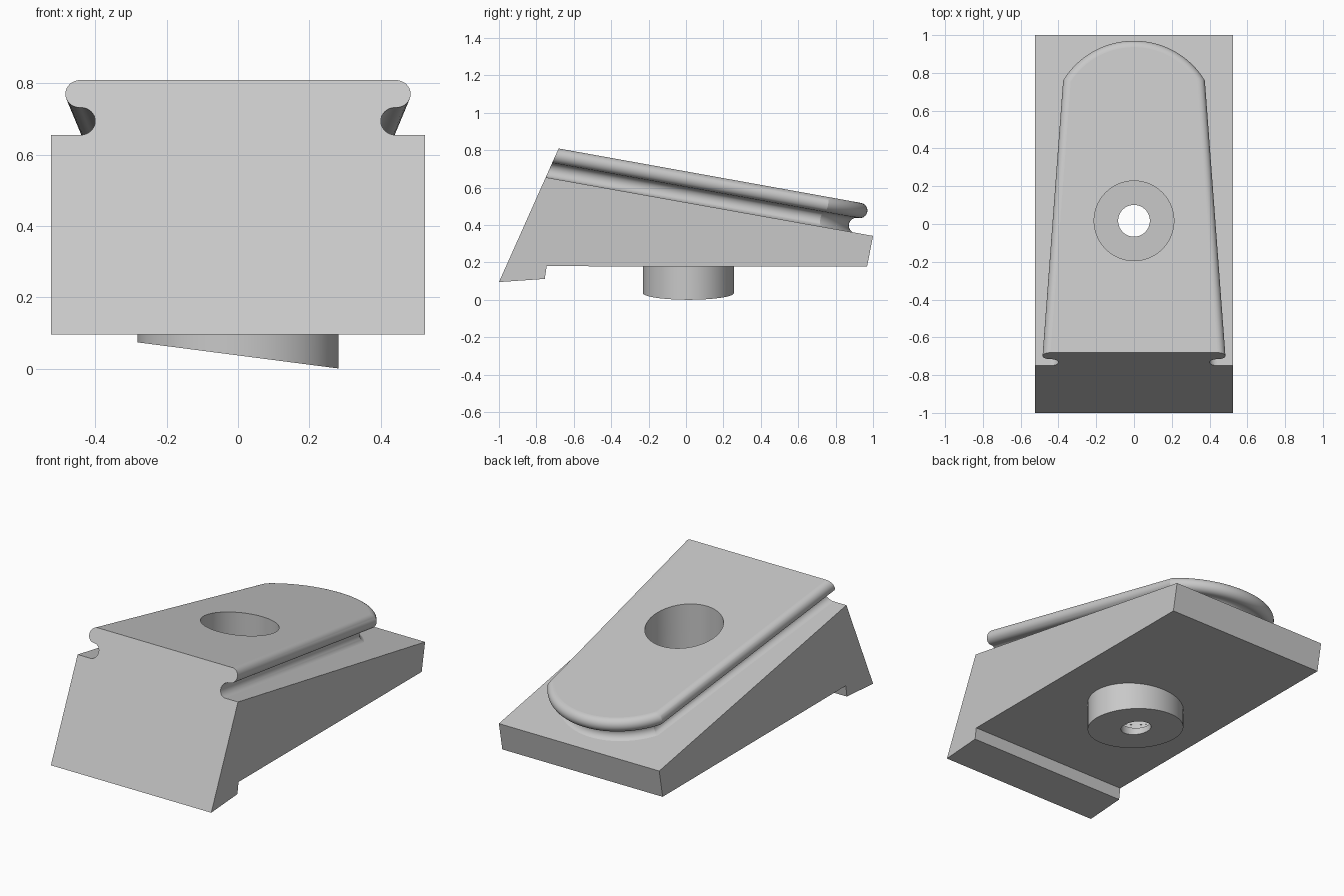
import bpy
import bmesh
from math import sin, cos, pi, atan, acos, hypot, radians
from mathutils import Matrix, Vector

cube = bpy.data.objects.get("Cube")
if cube:
    bpy.data.objects.remove(cube, do_unlink=True)

grey = bpy.data.materials.new("light grey")
grey.use_nodes = True
GREY = (0.58, 0.58, 0.58, 1)
grey.diffuse_color = GREY
grey.node_tree.nodes["Principled BSDF"].inputs["Base Color"].default_value = GREY

HOLE_Y = 0.017
HALF_WIDTH = 0.525


def to_object(bm, name):
    bmesh.ops.recalc_face_normals(bm, faces=bm.faces)
    mesh = bpy.data.meshes.new(name)
    bm.to_mesh(mesh)
    bm.free()
    mesh.materials.append(grey)
    obj = bpy.data.objects.new(name, mesh)
    bpy.context.collection.objects.link(obj)
    return obj


def cylinder(rx, ry, y, bottom, top):
    bm = bmesh.new()
    place = Matrix.Translation((0, y, (bottom + top) / 2)) @ Matrix.Diagonal((rx, ry, 1, 1))
    bmesh.ops.create_cone(bm, cap_ends=True, segments=96, radius1=1, radius2=1,
                          depth=top - bottom, matrix=place)
    return bm


def cut(obj, *cutters):
    for cutter in cutters:
        mod = obj.modifiers.new("hole", 'BOOLEAN')
        mod.operation = 'DIFFERENCE'
        mod.solver = 'EXACT'
        mod.object = cutter
    bpy.context.view_layer.update()
    graph = bpy.context.evaluated_depsgraph_get()
    mesh = bpy.data.meshes.new_from_object(obj.evaluated_get(graph))
    obj.modifiers.clear()
    obj.data = mesh


def shade(obj):
    bpy.ops.object.select_all(action='DESELECT')
    obj.select_set(True)
    bpy.context.view_layer.objects.active = obj
    bpy.ops.object.shade_smooth_by_angle(angle=radians(20))
    for face in obj.data.polygons:
        if face.area > 0.03 and len(face.vertices) > 4:
            face.use_smooth = False


# Wedge body: side profile pulled across the width
profile = [(-1, 0.095), (-0.755, 0.112), (-0.745, 0.18), (0.968, 0.177),
           (1, 0.342), (-0.75, 0.655)]
bm = bmesh.new()
side = bm.faces.new([bm.verts.new((-HALF_WIDTH, y, z)) for y, z in profile])
pulled = bmesh.ops.extrude_face_region(bm, geom=[side])["geom"]
bmesh.ops.translate(bm, vec=(2 * HALF_WIDTH, 0, 0),
                    verts=[v for v in pulled if isinstance(v, bmesh.types.BMVert)])
wedge = to_object(bm, "wedge_body")

# Dovetail plate: tapered outline with a round end, offset along a bead-and-groove edge
TAPER = 0.0736
ARC_R, ARC_S = 0.4367, 0.526
SIDE_DIST = 0.3905
EDGE_R = 0.041
STEPS = 16


def outline(offset):
    radius = ARC_R + offset
    start = atan(TAPER) + acos((SIDE_DIST + offset) / radius)
    arc = [start + (pi - 2 * start) * i / 64 for i in range(65)]
    points = [(radius * cos(t), ARC_S + radius * sin(t)) for t in arc]
    x_front = points[0][0] + TAPER * (points[0][1] + 1)
    return [(x_front, -1)] + points + [(-x_front, -1)]


edge = []
for i in range(STEPS + 1):
    t = pi * i / STEPS
    edge.append((-0.044 - EDGE_R * sin(t), EDGE_R - EDGE_R * cos(t)))
for i in range(STEPS + 1):
    t = pi * i / STEPS
    edge.append((-EDGE_R + EDGE_R * sin(t), 3 * EDGE_R - EDGE_R * cos(t)))

tilt = atan(0.18)
along = Vector((0, cos(tilt), -sin(tilt)))
up = Vector((0, sin(tilt), cos(tilt)))
deck = Vector((0, 0, 0.52))

bm = bmesh.new()
rings = []
for offset, height in edge:
    rings.append([bm.verts.new(deck + Vector((x, 0, 0)) + along * s + up * height)
                  for x, s in outline(offset)])
for low, high in zip(rings, rings[1:]):
    for i in range(len(low)):
        j = (i + 1) % len(low)
        bm.faces.new((low[i], low[j], high[j], high[i]))
bm.faces.new(rings[0])
bm.faces.new(rings[-1])
# Trim the plate flush with the sloping front
bmesh.ops.bisect_plane(bm, geom=bm.verts[:] + bm.edges[:] + bm.faces[:],
                       plane_co=(0, -0.75, 0.655), plane_no=(0, -0.56, 0.25),
                       clear_outer=True)
bmesh.ops.holes_fill(bm, edges=[e for e in bm.edges if e.is_boundary], sides=0)
plate = to_object(bm, "dovetail_plate")

# Oval boss underneath with a slanted end
bm = cylinder(0.282, 0.244, 0.013, 0, 0.178)
for v in bm.verts:
    if v.co.z < 0.1:
        v.co.z = 0.037 - 0.13 * v.co.x
boss = to_object(bm, "bottom_boss")

# Wide bore from the top and narrow hole through the boss
wide_bore = to_object(cylinder(0.211, 0.211, HOLE_Y, 0.085, 1.2), "wide_bore")
small_hole = to_object(cylinder(0.084, 0.084, HOLE_Y, -0.2, 0.3), "small_hole")
for cutter in (wide_bore, small_hole):
    cutter.hide_render = True

cut(wedge, wide_bore)
cut(plate, wide_bore)
cut(boss, wide_bore, small_hole)
for cutter in (wide_bore, small_hole):
    bpy.data.objects.remove(cutter, do_unlink=True)

for part in (wedge, plate, boss):
    shade(part)
